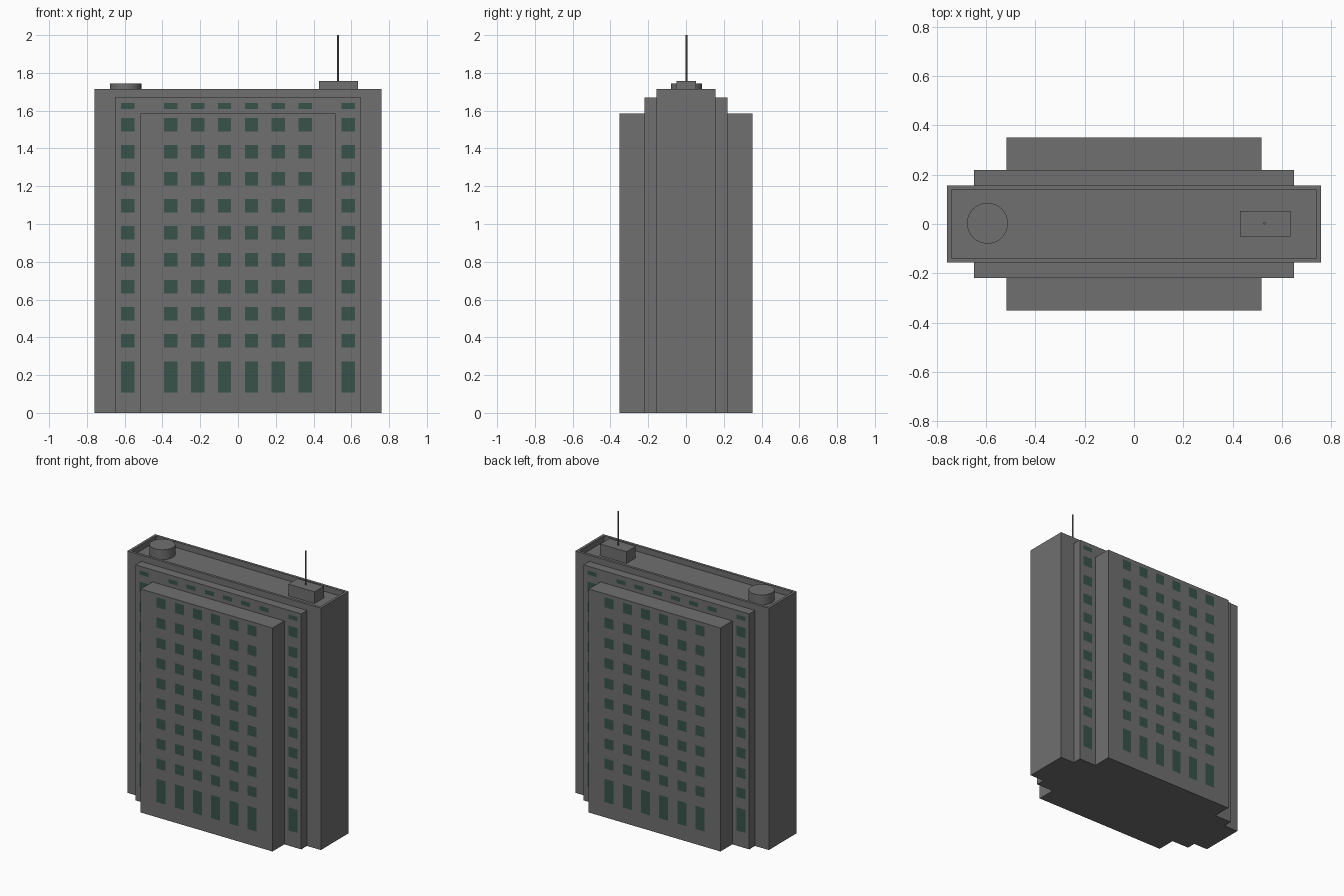
import bpy, bmesh
from mathutils import Vector

if "Cube" in bpy.data.objects:
    bpy.data.objects.remove(bpy.data.objects["Cube"])

glass = bpy.data.materials.new("window_glass")
glass.diffuse_color = (0.04, 0.085, 0.068, 1)
glass.use_nodes = True
glass.node_tree.nodes["Principled BSDF"].inputs["Base Color"].default_value = glass.diffuse_color
stone = bpy.data.materials.new("stone")
stone.diffuse_color = (0.16, 0.16, 0.16, 1)
stone.use_nodes = True
stone.node_tree.nodes["Principled BSDF"].inputs["Base Color"].default_value = stone.diffuse_color


def finish(name, bm, smooth=False):
    me = bpy.data.meshes.new(name)
    bm.to_mesh(me)
    bm.free()
    ob = bpy.data.objects.new(name, me)
    bpy.context.collection.objects.link(ob)
    me.materials.append(stone)
    me.materials.append(glass)
    return ob


def box_bm(x0, x1, y0, y1, z0, z1):
    bm = bmesh.new()
    bmesh.ops.create_cube(bm, size=1)
    for v in bm.verts:
        v.co = Vector((x1 if v.co.x > 0 else x0,
                       y1 if v.co.y > 0 else y0,
                       z1 if v.co.z > 0 else z0))
    return bm


# Window layout: (centre x) columns and (low, high) storeys
W = 0.0355
centre_cols = [-0.3565 + 0.1426 * i for i in range(6)]
side_cols = [-0.584, 0.584]
storeys = [(0.108, 0.272)] + [(0.382 + 0.1428 * i - W, 0.382 + 0.1428 * i + W) for i in range(9)]
attic = [(1.610, 1.640)]


def wing(name, half_x, y_front, y_back, top, groups):
    """Facade block with windows cut flush into its front, mirrored to the back."""
    bm = box_bm(-half_x, half_x, y_front, y_back, 0, top)
    bm.normal_update()
    bmesh.ops.delete(bm, geom=[f for f in bm.faces if f.normal.y > 0.9], context='FACES_ONLY')
    panes = [(c, r) for cols, rows in groups for c in cols for r in rows]
    cuts = {(round(c + s, 4), 0) for c, r in panes for s in (-W, W)}
    cuts |= {(round(z, 4), 2) for c, r in panes for z in r}
    for pos, axis in sorted(cuts):
        no = Vector((0, 0, 0))
        no[axis] = 1
        # slice only the front wall and its neighbours
        bmesh.ops.bisect_plane(bm, geom=bm.verts[:] + bm.edges[:] + bm.faces[:],
                               plane_co=no * pos, plane_no=no)
    bm.normal_update()
    for f in bm.faces:
        p = f.calc_center_median()
        if f.normal.y < -0.9 and any(abs(p.x - c) < W and r[0] < p.z < r[1] for c, r in panes):
            f.material_index = 1
    ob = finish(name, bm)
    m = ob.modifiers.new("front_to_back", 'MIRROR')
    m.use_axis = (False, True, False)
    m.use_mirror_merge = False
    return ob


# Stepped facades
wing("middle_facades", 0.65, -0.22, -0.156, 1.67,
     [(side_cols, storeys + attic), (centre_cols, attic)])
wing("outer_facades", 0.517, -0.352, -0.22, 1.585, [(centre_cols, storeys)])

# Core slab with a sunken roof inside a parapet
ROOF = 1.675
bm = box_bm(-0.759, 0.759, -0.156, 0.156, 0, 1.715)
bm.normal_update()
top = [f for f in bm.faces if f.normal.z > 0.9]
bmesh.ops.inset_region(bm, faces=top, thickness=0.026)
for v in top[0].verts:
    v.co.z = 1.715
deck = bmesh.ops.extrude_face_region(bm, geom=top)
for v in (g for g in deck['geom'] if isinstance(g, bmesh.types.BMVert)):
    v.co.z = ROOF
bmesh.ops.delete(bm, geom=[f for f in top if f.is_valid], context='FACES_ONLY')
bmesh.ops.recalc_face_normals(bm, faces=bm.faces)
finish("core_slab", bm)

# Rooftop plant room
finish("plant_room", box_bm(0.43, 0.636, -0.051, 0.053, ROOF, 1.758))


def cylinder(name, x, y, r, z0, z1, sides):
    bpy.ops.mesh.primitive_cylinder_add(vertices=sides, radius=r, depth=z1 - z0,
                                        location=(x, y, (z0 + z1) / 2))
    ob = bpy.context.object
    ob.name = name
    ob.data.materials.append(stone)
    bpy.ops.object.shade_smooth_by_angle()


# Water tank and antenna mast
cylinder("water_tank", -0.595, 0.003, 0.083, ROOF, 1.745, 32)
cylinder("antenna_mast", 0.53, 0.003, 0.005, 1.755, 2.0, 8)
